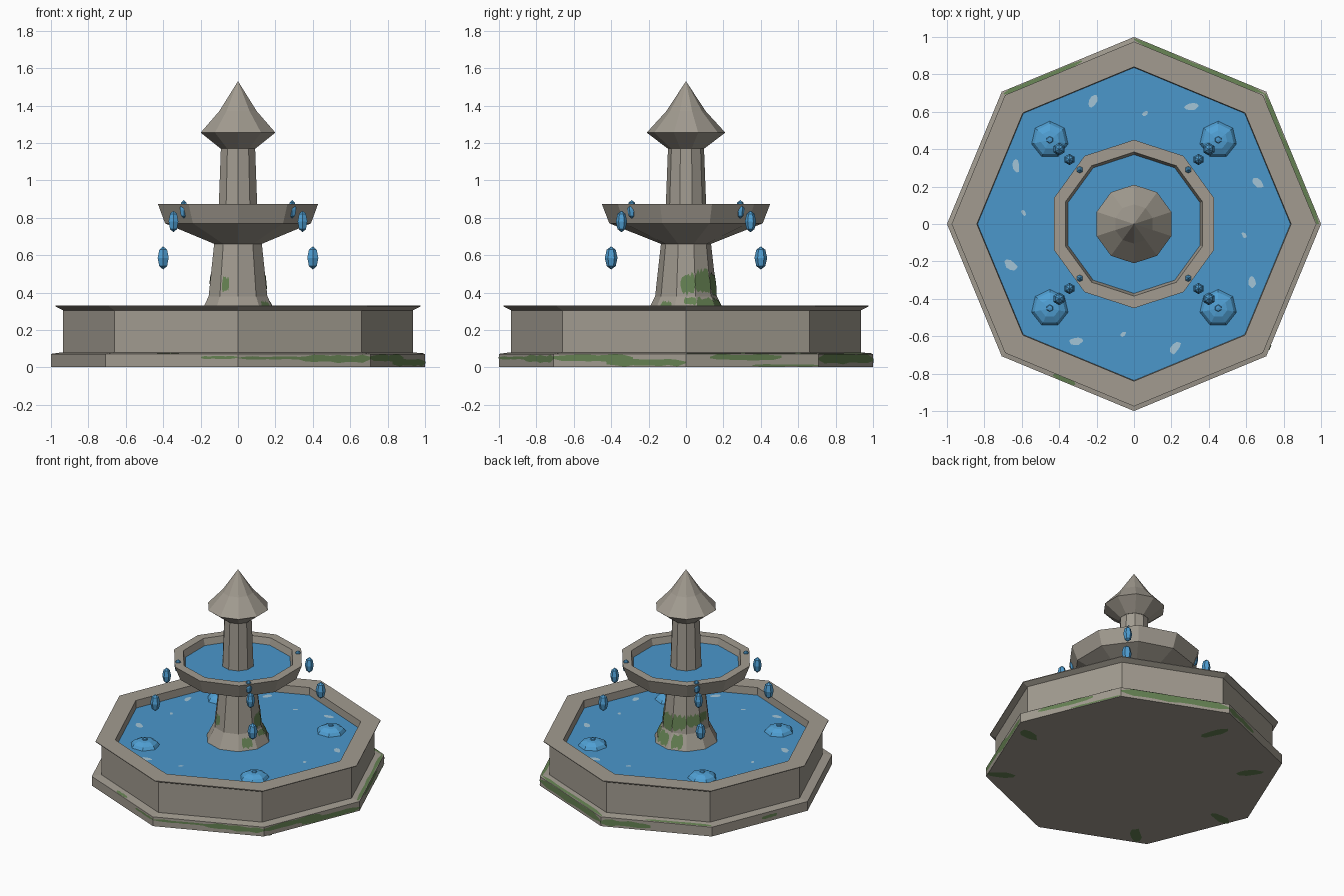
import bpy, bmesh, random
from math import sin, cos, pi, radians

random.seed(4)
cube = bpy.data.objects.get("Cube")
if cube:
    bpy.data.objects.remove(cube)


def material(name, rgb):
    m = bpy.data.materials.new(name)
    m.use_nodes = True
    m.diffuse_color = (*rgb, 1)
    m.node_tree.nodes["Principled BSDF"].inputs["Base Color"].default_value = (*rgb, 1)
    return m


STONE = material("weathered stone", (0.36, 0.33, 0.28))
WATER = material("blue water", (0.07, 0.31, 0.60))
SPRAY = material("bright water", (0.08, 0.35, 0.66))
FOAM = material("pale foam", (0.37, 0.56, 0.68))
MOSS = material("green moss", (0.13, 0.22, 0.085))


def finish(bm, name, mat):
    mesh = bpy.data.meshes.new(name)
    bm.to_mesh(mesh)
    bm.free()
    mesh.materials.append(mat)
    obj = bpy.data.objects.new(name, mesh)
    bpy.context.collection.objects.link(obj)
    return obj


def lathe(name, sides, start, profile, mat, center=(0, 0)):
    """Faceted turned shape; the profile runs upwards along the outside."""
    bm = bmesh.new()
    rings = []
    for r, z in profile:
        count = sides if r > 0 else 1
        rings.append([bm.verts.new((center[0] + r * cos(start + 2 * pi * i / sides),
                                    center[1] + r * sin(start + 2 * pi * i / sides), z))
                      for i in range(count)])
    for low, high in zip(rings, rings[1:]):
        for i in range(sides):
            j = (i + 1) % sides
            quad = [low[i % len(low)], low[j % len(low)],
                    high[j % len(high)], high[i % len(high)]]
            bm.faces.new(list(dict.fromkeys(quad)))
    return finish(bm, name, mat)


def moss_patch(name, sides, start, surface, s0, s1, t0, t1):
    """Ragged thin patch on one flat side; surface(t) gives radius and height."""
    bm = bmesh.new()
    a, b = start, start + 2 * pi / sides
    steps = 9
    rows = []
    for i in range(steps + 1):
        u = i / steps
        s = s0 + (s1 - s0) * u
        squeeze = 0.25 if i in (0, steps) else 0.0
        pair = []
        for end, other in ((t0, t1), (t1, t0)):
            t = end + (other - end) * (squeeze + random.uniform(0, 0.22))
            r, z = surface(t)
            pair.append(bm.verts.new((r * (cos(a) * (1 - s) + cos(b) * s),
                                      r * (sin(a) * (1 - s) + sin(b) * s), z)))
        rows.append(pair)
    for p, q in zip(rows, rows[1:]):
        bm.faces.new((p[0], q[0], q[1], p[1]))
    return finish(bm, name, MOSS)


def blob(name, x, y, z, length, width, angle, mat, down=False):
    """Flat irregular spot."""
    bm = bmesh.new()
    verts = []
    for i in range(10):
        a = 2 * pi * i / 10
        k = random.uniform(0.75, 1.1) / 2
        u, v = length * k * cos(a), width * k * sin(a)
        verts.append(bm.verts.new((x + u * cos(angle) - v * sin(angle),
                                   y + u * sin(angle) + v * cos(angle), z)))
    bm.faces.new(verts[::-1] if down else verts)
    return finish(bm, name, mat)


# Octagonal basin with plinth, wall and overhanging rim
lathe("basin", 8, 0, [(0, 0.003), (1, 0.003), (1, 0.072), (0.945, 0.08), (0.935, 0.08),
                      (0.935, 0.305), (0.975, 0.325), (0.975, 0.33), (0.84, 0.33),
                      (0.835, 0.25), (0, 0.25)], STONE)
LEVEL = 0.275
lathe("basin_water", 8, 0, [(0.838, LEVEL), (0, LEVEL)], WATER)

# Ten-sided pedestal, bowl, upper column and cap
TOP = pi / 2
lathe("pedestal", 10, TOP, [(0.225, 0.26), (0.165, 0.38), (0.133, 0.67)], STONE)
lathe("bowl", 10, TOP, [(0, 0.66), (0.133, 0.66), (0.41, 0.77), (0.45, 0.873),
                        (0.385, 0.873), (0.365, 0.8), (0, 0.8)], STONE)
lathe("bowl_water", 10, TOP, [(0.371, 0.825), (0, 0.825)], WATER)
lathe("upper_column", 10, TOP, [(0.11, 0.81), (0.096, 1.18)], STONE)
lathe("cap", 10, TOP, [(0, 1.17), (0.098, 1.17), (0.21, 1.255), (0.105, 1.37), (0, 1.53)], STONE)

# Falling drops and splash mounds on the four diagonals
for c, (sx, sy) in enumerate([(1, 1), (-1, 1), (-1, -1), (1, -1)]):
    for d, z, w, h in [(0.29, 0.845, 0.024, 0.05), (0.345, 0.78, 0.03, 0.058),
                       (0.4, 0.585, 0.034, 0.062)]:
        ring = [(w * cos(radians(e)), z + h * sin(radians(e))) for e in (-45, 0, 45)]
        lathe("water_drop", 6, TOP, [(0, z - h)] + ring + [(0, z + h)], SPRAY, (sx * d, sy * d))
    spot = (sx * 0.45, sy * 0.45)
    lathe("splash_mound", 7, TOP, [(0.1, LEVEL), (0.085, 0.296), (0.05, 0.313), (0, 0.32)],
          SPRAY, spot)
    lathe("splash_tip", 6, TOP, [(0.022, 0.312), (0.016, 0.323), (0, 0.326)], WATER, spot)

# Foam flecks, repeated by quarter turns
for q in range(4):
    turn = q * pi / 2
    for x, y, length, width, tilt in [(-0.22, 0.66, 0.085, 0.045, 1.0),
                                      (0.31, 0.63, 0.08, 0.042, 0.1),
                                      (0.06, 0.59, 0.04, 0.022, 0.6)]:
        blob("foam_fleck", x * cos(turn) - y * sin(turn), x * sin(turn) + y * cos(turn),
             LEVEL + 0.003, length, width, tilt + turn, FOAM)

# Moss on the plinth sides: side number, span along the side, height span
for k, s0, s1, z0, z1 in [(5, 0.72, 1, 0.044, 0.062), (6, 0, 0.5, 0.04, 0.06),
                          (6, 0.45, 1, 0.022, 0.068), (7, 0, 0.6, 0.025, 0.072),
                          (7, 0.4, 1, 0.004, 0.046), (0, 0.18, 0.72, 0.036, 0.072),
                          (0, 0.5, 1, 0.004, 0.018), (1, 0, 1, 0.015, 0.072),
                          (2, 0, 0.45, 0.01, 0.062), (3, 0.52, 0.68, 0.025, 0.055)]:
    moss_patch("plinth_moss", 8, k * pi / 4, lambda z: (1.002, z), s0, s1, z0, z1)

# Moss on the plinth ledge
for k, s0, s1 in [(0, 0, 1), (1, 0, 1), (2, 0.4, 1), (5, 0.38, 0.55)]:
    moss_patch("ledge_moss", 8, k * pi / 4,
               lambda t: (1 - 0.055 * t, 0.074 + 0.008 * t), s0, s1, 0, 0.55)


# Moss on the pedestal
def pedestal_skin(z):
    if z < 0.38:
        return 0.168 + (0.38 - z) * 0.5, z
    return 0.168 - (z - 0.38) * 0.11, z


for deg, s0, s1, z0, z1 in [(-18, 0.2, 1, 0.38, 0.51), (-18, 0.4, 1, 0.33, 0.38),
                            (18, 0, 1, 0.38, 0.53), (18, 0, 1, 0.3, 0.38),
                            (54, 0, 1, 0.38, 0.52), (54, 0, 0.9, 0.28, 0.38),
                            (90, 0, 1, 0.39, 0.52), (90, 0.1, 0.8, 0.28, 0.38),
                            (126, 0, 1, 0.42, 0.52), (162, 0, 0.8, 0.44, 0.52),
                            (234, 0.1, 0.5, 0.4, 0.49), (306, 0.2, 0.8, 0.28, 0.36)]:
    moss_patch("pedestal_moss", 10, radians(deg), pedestal_skin, s0, s1, z0, z1)

# Moss under the plinth
for x, y, angle in [(0.65, -0.62, -0.6), (0.85, -0.09, 0.2), (-0.09, 0.74, 1.9),
                    (-0.62, 0.48, 2.3), (-0.86, -0.12, 0.2), (-0.57, -0.66, 0.8)]:
    blob("underside_moss", x, y, 0, 0.2, 0.08, angle, MOSS, down=True)
